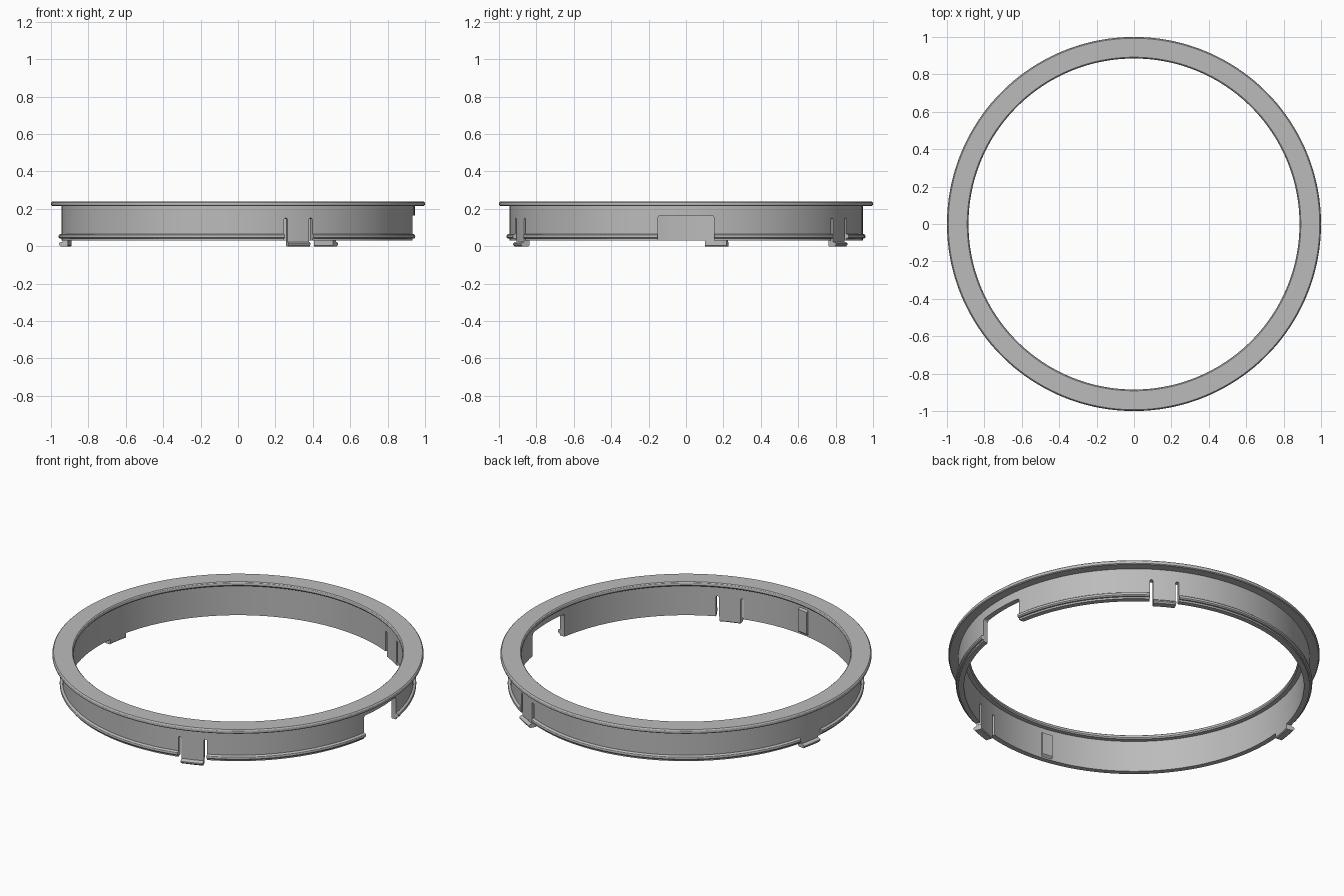
import bpy, bmesh, math
from mathutils import Matrix

old = bpy.data.objects.get("Cube")
if old:
    bpy.data.objects.remove(old, do_unlink=True)

GREY = (0.5, 0.5, 0.5, 1.0)
mat = bpy.data.materials.new("plain grey")
mat.use_nodes = True
mat.diffuse_color = GREY
mat.node_tree.nodes["Principled BSDF"].inputs["Base Color"].default_value = GREY

INNER, OUTER = 0.915, 0.945      # wall radii
CLIPS = (-70, 60, 170)           # clip directions in degrees
SLOT = 4.3                       # slot offset each side of a clip
GAP = 9.1                        # half angle of the side opening


def finish(name, bm):
    bmesh.ops.recalc_face_normals(bm, faces=bm.faces)
    mesh = bpy.data.meshes.new(name)
    bm.to_mesh(mesh)
    bm.free()
    obj = bpy.data.objects.new(name, mesh)
    bpy.context.collection.objects.link(obj)
    mesh.materials.append(mat)
    return obj


def smooth(obj):
    bpy.ops.object.select_all(action='DESELECT')
    obj.select_set(True)
    bpy.context.view_layer.objects.active = obj
    bpy.ops.object.shade_smooth_by_angle(angle=math.radians(30))


def sweep(name, profile, start=0, end=360):
    """Sweep a closed (radius, height) profile about the z axis."""
    full = end - start >= 360
    steps = max(3, round((end - start) / 2))
    bm = bmesh.new()
    rings = []
    for i in range(steps if full else steps + 1):
        a = math.radians(start + (end - start) * i / steps)
        rings.append([bm.verts.new((r * math.cos(a), r * math.sin(a), z))
                      for r, z in profile])
    n = len(profile)
    for i in range(steps):
        p, q = rings[i], rings[(i + 1) % len(rings)]
        for j in range(n):
            k = (j + 1) % n
            bm.faces.new((p[j], q[j], q[k], p[k]))
    if not full:
        bm.faces.new(rings[0])
        bm.faces.new(rings[-1])
    return finish(name, bm)


def cutter(angle, width, top, radius):
    """Radial box reaching below the wall, with rounded upper corners."""
    bm = bmesh.new()
    bmesh.ops.create_cube(bm, size=1)
    bmesh.ops.scale(bm, vec=(0.3, width, top + 0.1), verts=bm.verts)
    bmesh.ops.translate(bm, vec=(0.93, 0, (top - 0.1) / 2), verts=bm.verts)
    edges = [e for e in bm.edges
             if all(v.co.z > 0 for v in e.verts)
             and abs(e.verts[0].co.x - e.verts[1].co.x) > 0.1]
    bmesh.ops.bevel(bm, geom=edges, offset=radius, segments=4,
                    profile=0.5, affect='EDGES')
    bm.transform(Matrix.Rotation(math.radians(angle), 4, 'Z'))
    return finish("cutter", bm)


# Wall with rounded top flange
body = sweep("flanged_ring", [
    (INNER, 0.03), (OUTER, 0.03), (OUTER, 0.215), (0.993, 0.215),
    (0.998, 0.219), (1.0, 0.227), (0.998, 0.235), (0.993, 0.24),
    (0.892, 0.24), (0.887, 0.236), (0.885, 0.23), (0.885, 0.222),
    (0.89, 0.215), (INNER, 0.215)])

# Side opening and the slots beside each clip
cuts = [cutter(0, 0.3, 0.165, 0.015)]
cuts += [cutter(c + s * SLOT, 0.018, 0.15, 0.007) for c in CLIPS for s in (-1, 1)]
for c in cuts:
    c.hide_render = True
    mod = body.modifiers.new("cut", 'BOOLEAN')
    mod.operation = 'DIFFERENCE'
    mod.solver = 'EXACT'
    mod.object = c
bpy.context.view_layer.update()
cut_mesh = bpy.data.meshes.new_from_object(
    body.evaluated_get(bpy.context.evaluated_depsgraph_get()))
body.modifiers.clear()
body.data = cut_mesh
for c in cuts:
    bpy.data.objects.remove(c, do_unlink=True)
smooth(body)

# Outer bead along the lower wall, broken at the opening and clips
stops = [(0, GAP)] + [(c % 360, SLOT + 0.55) for c in CLIPS]
stops.sort()
stops.append((360, GAP))
bead = [(OUTER - 0.003, 0.04), (0.953, 0.041), (0.959, 0.047), (0.96, 0.053),
        (0.958, 0.06), (0.952, 0.065), (OUTER - 0.003, 0.066)]
for (a, da), (b, db) in zip(stops, stops[1:]):
    smooth(sweep("lower_bead", bead, a + da, b - db))

# Hooked feet under the clips
foot = [(INNER, 0.031), (OUTER, 0.031), (OUTER, 0.024), (0.957, 0.021),
        (0.963, 0.015), (0.963, 0.008), (0.956, 0.0), (INNER + 0.005, 0.0),
        (INNER, 0.005)]
for c in CLIPS:
    smooth(sweep("clip_foot", foot, c - 3.7, c + 3.7))

# Raised rib on the inside of the wall
rib = [(INNER - 0.012, 0.05), (INNER + 0.005, 0.035),
       (INNER + 0.005, 0.19), (INNER - 0.012, 0.18)]
smooth(sweep("inner_rib", rib, -101, -97))
